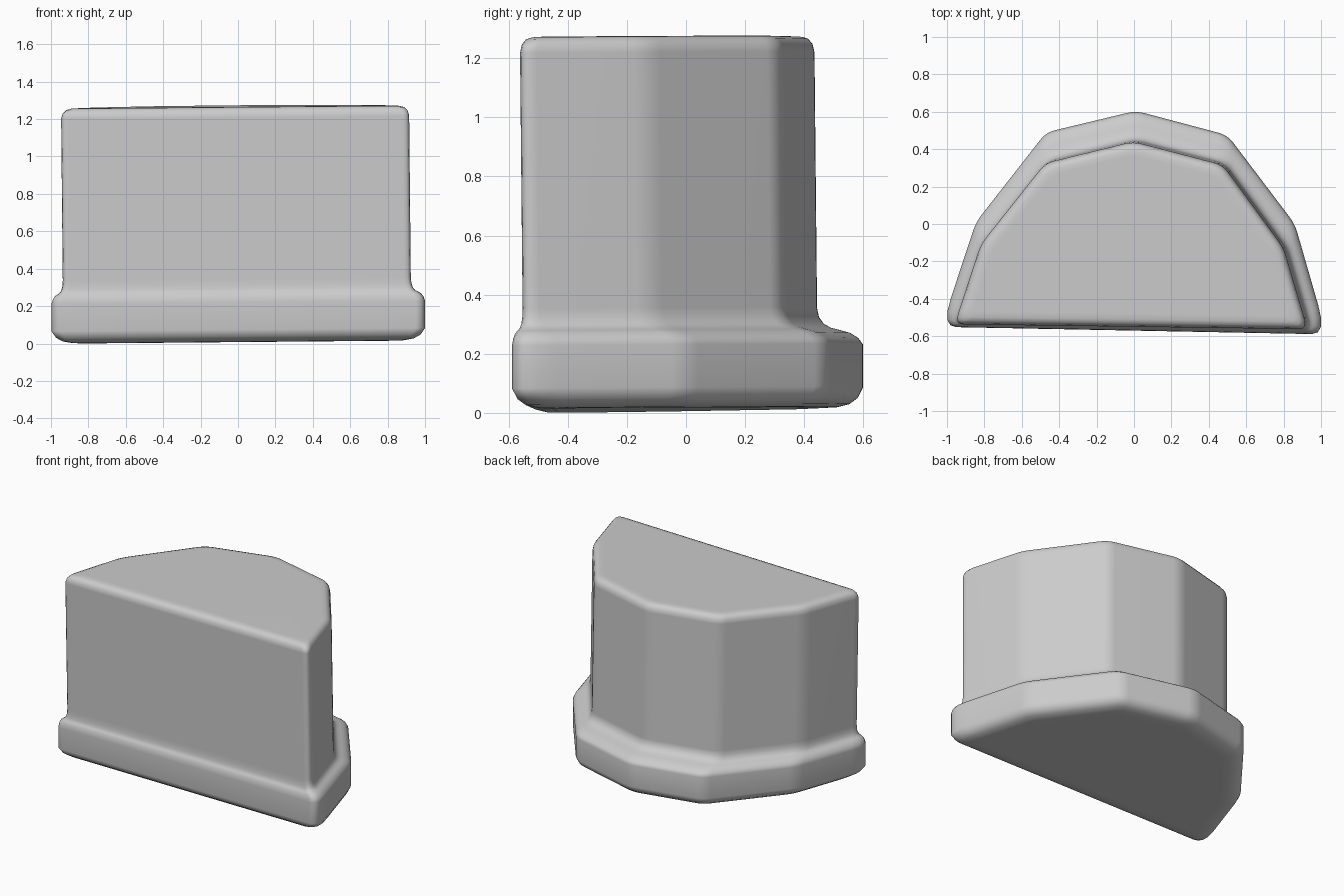
import bpy, bmesh
from mathutils import Vector

if "Cube" in bpy.data.objects:
    bpy.data.objects.remove(bpy.data.objects["Cube"])

# Plan outlines, counter-clockwise from the front left corner
BASE = [(-1.03, -.55), (1.03, -.59), (.86, .0), (.5, .475),
        (.01, .605), (-.47, .49), (-.845, .01)]
COLUMN = [(-.95, -.527), (.937, -.553), (.81, -.12), (.485, .325),
          (.005, .45), (-.465, .335), (-.81, -.1)]


def inset(pts, d):
    pts = [Vector(p) for p in pts]
    out = []
    for i, p in enumerate(pts):
        a = (p - pts[i - 1]).normalized()
        b = (pts[(i + 1) % len(pts)] - p).normalized()
        n1, n2 = Vector((a.y, -a.x)), Vector((b.y, -b.x))
        out.append(p - d * (n1 + n2) / (1 + n1.dot(n2)))
    return out


def rounded(pts, front_cut, side_cut, steps=4):
    out = []
    for i, p in enumerate(pts):
        q, r = pts[i - 1], pts[(i + 1) % len(pts)]
        ca = side_cut if i == 0 else front_cut if i == 1 else .05
        cb = front_cut if i == 0 else side_cut if i == 1 else .05
        a = p + (q - p).normalized() * ca
        b = p + (r - p).normalized() * cb
        for k in range(steps + 1):
            t = k / steps
            out.append(a * (1 - t) ** 2 + p * 2 * t * (1 - t) + b * t * t)
    return out


def base(d):
    return rounded(inset(BASE, d), .08, .16)


def column(d):
    return rounded(inset(COLUMN, d), .05, .06)


# Horizontal sections: rounded plinth, cove fillet, column, rounded top
rings = [(base(d), z) for d, z in
         ((.13, .012), (.085, .014), (.045, .024), (.018, .044), (0, .08), (0, .225))]
low, high = base(0), column(0)
for t, z in ((.1, .247), (.28, .265), (.5, .275), (.7, .283), (.86, .297), (.96, .32), (1, .35)):
    rings.append(([a.lerp(b, t) for a, b in zip(low, high)], z))
rings += [(column(d), z) for d, z in
          ((0, 1.215), (.006, 1.243), (.02, 1.261), (.04, 1.268), (.07, 1.27))]

bm = bmesh.new()
loops = []
for pts, z in rings:
    lean = -.01 * max(0, z - .3)
    loops.append([bm.verts.new((p.x + lean, p.y + lean, z + .009 * p.x + .01 * p.y))
                  for p in pts])
for a, b in zip(loops, loops[1:]):
    for i in range(len(a)):
        j = (i + 1) % len(a)
        bm.faces.new((a[i], a[j], b[j], b[i]))
bm.faces.new(loops[0][::-1])
bm.faces.new(loops[-1])
bmesh.ops.recalc_face_normals(bm, faces=bm.faces[:])
for f in bm.faces:
    f.smooth = True

mesh = bpy.data.meshes.new("column_on_plinth")
bm.to_mesh(mesh)
bm.free()
obj = bpy.data.objects.new("column_on_plinth", mesh)
bpy.context.collection.objects.link(obj)
mod = obj.modifiers.new("even_shading", 'WEIGHTED_NORMAL')
mod.weight = 50
